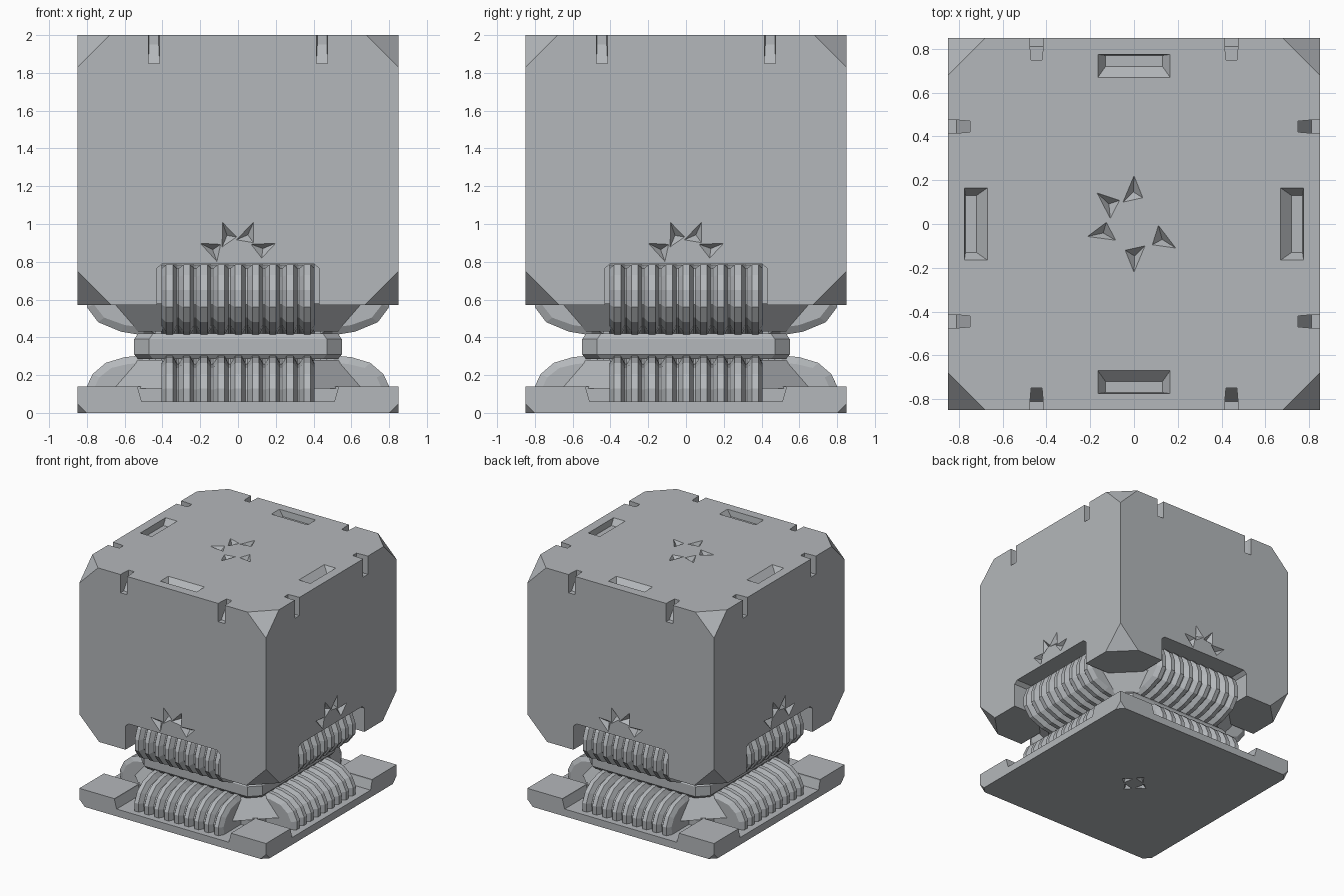
import bpy, bmesh, math
from mathutils import Vector, Matrix

if "Cube" in bpy.data.objects:
    bpy.data.objects.remove(bpy.data.objects["Cube"])

grey = bpy.data.materials.new("slate_grey")
grey.diffuse_color = (0.455, 0.475, 0.495, 1)
grey.use_nodes = True
grey.node_tree.nodes["Principled BSDF"].inputs["Base Color"].default_value = grey.diffuse_color


def finish(name, bm, hidden=False):
    bmesh.ops.recalc_face_normals(bm, faces=bm.faces)
    me = bpy.data.meshes.new(name)
    bm.to_mesh(me)
    bm.free()
    me.materials.append(grey)
    ob = bpy.data.objects.new(name, me)
    bpy.context.collection.objects.link(ob)
    ob.hide_render = hidden
    return ob


def hull(bm, pts, mat=Matrix()):
    part = bmesh.new()
    for p in pts:
        part.verts.new(mat @ Vector(p))
    bmesh.ops.convex_hull(part, input=part.verts)
    loose = [v for v in part.verts if not v.link_faces]
    bmesh.ops.delete(part, geom=loose, context='VERTS')
    bmesh.ops.dissolve_limit(part, angle_limit=0.01, verts=part.verts, edges=part.edges)
    bmesh.ops.recalc_face_normals(part, faces=part.faces)
    tmp = bpy.data.meshes.new("tmp")
    part.to_mesh(tmp)
    part.free()
    bm.from_mesh(tmp)
    bpy.data.meshes.remove(tmp)


def box(x0, x1, y0, y1, z0, z1):
    return [(x, y, z) for x in (x0, x1) for y in (y0, y1) for z in (z0, z1)]


def cut_box(h, z0, z1, c_low, c_top):
    # box whose corners are sliced off
    pts = []
    for sx in (-1, 1):
        for sy in (-1, 1):
            for z, c, d in ((z0, c_low, 1), (z1, c_top, -1)):
                pts += [(sx * (h - c), sy * h, z), (sx * h, sy * (h - c), z),
                        (sx * h, sy * h, z + d * c)]
    return pts


def turn(k):
    return Matrix.Rotation(k * math.pi / 2, 4, 'Z')


def dents(bm, angles, mat, r0=0.10, r1=0.22):
    # ring of small triangular pits in the local xy plane
    for a in angles:
        a = math.radians(a)
        u, w = Vector((math.cos(a), math.sin(a), 0)), Vector((-math.sin(a), math.cos(a), 0))
        base = [u * r1, u * r0 + w * 0.05, u * (r0 + 0.02) - w * 0.04]
        mid = sum(base, Vector()) / 3
        hull(bm, base + [mid - Vector((0, 0, 0.04)), mid + Vector((0, 0, 0.03))], mat)


def carve(ob, bm):
    cutter = finish(ob.name + "_cutter", bm, True)
    m = ob.modifiers.new("carve", 'BOOLEAN')
    m.operation, m.solver, m.object = 'DIFFERENCE', 'EXACT', cutter
    bpy.context.view_layer.objects.active = ob
    bpy.ops.object.modifier_apply(modifier=m.name)
    bpy.data.objects.remove(cutter)


# Upper block with sliced corners
bm = bmesh.new()
hull(bm, cut_box(0.85, 0.57, 2.0, 0.18, 0.17))
block = finish("upper_block", bm)

# Openings, edge notches, top slots and pits of the block
bm = bmesh.new()
for k in range(4):
    t = turn(k)
    hull(bm, box(-0.43, 0.43, -0.95, -0.45, 0.5, 0.765)
         + box(-0.40, 0.40, -0.95, -0.45, 0.5, 0.79), t)
    for x in (-0.445, 0.445):
        hull(bm, box(x - 0.03, x + 0.03, -0.95, -0.81, 1.85, 2.1)
             + box(x - 0.025, x + 0.025, -0.95, -0.75, 1.95, 2.1), t)
    hull(bm, box(-0.165, 0.165, -0.775, -0.67, 2.0, 2.1)
         + box(-0.13, 0.13, -0.77, -0.72, 1.95, 2.1), t)
    dents(bm, (25, 68, 112, 155),
          t @ Matrix.Translation((0, -0.85, 0.805)) @ Matrix.Rotation(math.pi / 2, 4, 'X'))
dents(bm, (90, 140, 195, 270, 330), Matrix.Translation((0, 0, 2.0)))
carve(block, bm)

# Base plate with a lowered strip along every side
bm = bmesh.new()
hull(bm, cut_box(0.85, 0, 0.14, 0.05, 0.0001))
base = finish("base_plate", bm)
bm = bmesh.new()
for k in range(4):
    hull(bm, box(-0.53, 0.53, -0.95, -0.54, 0.13, 0.3)
         + box(-0.51, 0.51, -0.95, -0.54, 0.06, 0.3), turn(k))
dents(bm, (0, 90, 180, 270), Matrix.Diagonal((1, 1, -1, 1)), 0.05, 0.12)
carve(base, bm)

# Central core
bm = bmesh.new()
hull(bm, box(-0.44, 0.44, -0.44, 0.44, 0.08, 0.62))
finish("core", bm)

# Corner webs joining neighbouring pads above and below the waist
bm = bmesh.new()
for k in range(4):
    for z_in, z_out in ((0.28, 0.13), (0.43, 0.58)):
        pts = []
        for r, z in ((0.53, z_in), (0.66, z_out)):
            pts += [(0.40, r, z), (r, 0.40, z)]
        pts += [(0.40, 0.40, z_in), (0.40, 0.40, z_out)]
        hull(bm, pts, turn(k))
finish("corner_webs", bm)

# Waist ring between the two rib rows
bm = bmesh.new()
pts = []
for h, z in ((0.53, 0.285), (0.55, 0.31), (0.55, 0.39), (0.53, 0.42)):
    for sx in (-1, 1):
        for sy in (-1, 1):
            pts += [(sx * (h - 0.08), sy * h, z), (sx * h, sy * (h - 0.08), z)]
hull(bm, pts)
finish("waist_ring", bm)


def ribbed_pad(name, profile, centre, k, n=9, half=0.41):
    # profile of (depth, height) points lofted through alternating ridges and grooves
    step = 2 * half / n
    cols = []
    for i in range(n):
        x = -half + i * step
        cols += [(x + 0.005, 1), (x + 0.03, 0), (x + 0.065, 0), (x + step - 0.005, 1)]
    bm = bmesh.new()
    rows = []
    for x, groove in cols:
        row = []
        for j, (d, z) in enumerate(profile):
            p = Vector((d, z))
            if groove and j < len(profile) - 2:
                p += (Vector(centre) - p).normalized() * 0.04
            row.append(bm.verts.new(turn(k) @ Vector((x, -p.x, p.y))))
        rows.append(row)
    m = len(profile)
    for a, b in zip(rows, rows[1:]):
        for j in range(m):
            q = (j + 1) % m
            bm.faces.new((a[j], a[q], b[q], b[j]))
    bm.faces.new(rows[0])
    bm.faces.new(rows[-1][::-1])
    finish(name, bm)


# Ribbed pads bulging out of each side
upper = [(0.50, 0.41), (0.62, 0.43), (0.74, 0.48), (0.80, 0.56), (0.80, 0.65),
         (0.77, 0.73), (0.71, 0.785), (0.44, 0.785), (0.44, 0.42)]
lower = [(0.50, 0.305), (0.60, 0.295), (0.70, 0.265), (0.77, 0.205), (0.805, 0.13),
         (0.80, 0.05), (0.44, 0.05), (0.44, 0.30)]
for k, side in enumerate(("front", "right", "back", "left")):
    ribbed_pad(side + "_upper_ribs", upper, (0.50, 0.66), k)
    ribbed_pad(side + "_lower_ribs", lower, (0.50, 0.08), k)
